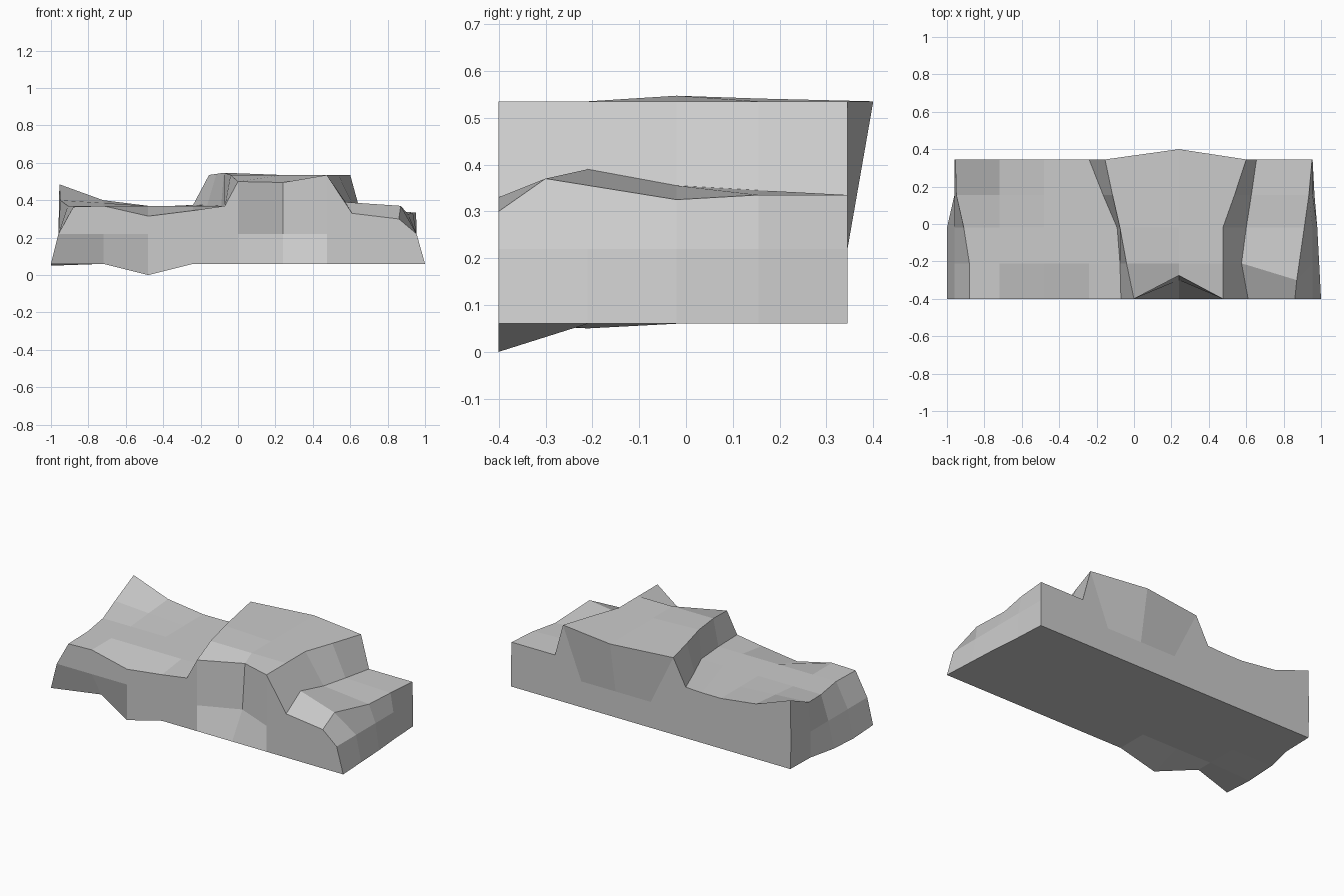
import bpy, bmesh

if "Cube" in bpy.data.objects:
    bpy.data.objects.remove(bpy.data.objects["Cube"])

# Lengthwise top profiles (x, z): bonnet, windscreen, roof, rear window, boot
FRONT = [(-.88, .365), (-.72, .37), (-.48, .315), (-.24, .345), (-.07, .37),
         (0, .50), (.24, .495), (.475, .535), (.61, .33), (.86, .30)]
INNER = [(-.88, .37), (-.72, .37), (-.48, .37), (-.24, .37), (-.075, .37),
         (-.04, .535), (.24, .535), (.475, .535), (.575, .39), (.87, .37)]
MID = [(-.91, .37), (-.72, .37), (-.48, .37), (-.24, .37), (-.09, .37),
       (-.075, .547), (.24, .535), (.475, .535), (.60, .355), (.91, .325)]
BACK = [(-.955, .485), (-.72, .40), (-.48, .37), (-.35, .37), (-.24, .375),
        (-.155, .535), (.24, .535), (.60, .535), (.655, .335), (.952, .335)]


def blend(p, q, t):
    return [(a[0] + (b[0] - a[0]) * t, a[1] + (b[1] - a[1]) * t) for a, b in zip(p, q)]


QUARTER = blend(MID, BACK, .5)
QUARTER[0] = (-.95, .40)
QUARTER[9] = (.935, .335)
profiles = [FRONT, INNER, MID, QUARTER, BACK]
stations = [-.4, -.21, -.02, .155, .345]
columns = [-.96, -.72, -.48, -.24, -.1, 0, .24, .475, .68, .955]
left_foot = [-1, -1, -1, -.96, -.955]
right_foot = [1, .99, .98, .965, .955]
N, M = len(columns), len(stations)

bm = bmesh.new()
top, belt, base = {}, {}, {}
for j, y in enumerate(stations):
    for i, x in enumerate(columns):
        px, pz = profiles[j][i]
        top[i, j] = bm.verts.new((px, y, pz))
        foot = left_foot[j] if i == 0 else right_foot[j] if i == N - 1 else x
        base[i, j] = bm.verts.new((foot, y, .06))
        if i in (0, N - 1) or j in (0, M - 1):
            belt[i, j] = bm.verts.new((x, y, .22))

# Dents and bulges in the panels
top[9, 1].co.y = -.30
top[6, 0].co.y = -.275
belt[6, 0].co.y = -.30
top[6, 4].co.y = .40
base[1, 0].co.y = -.31
base[2, 0].co.z = 0
base[0, 1].co.z = .05

# Upper and lower skins
for i in range(N - 1):
    for j in range(M - 1):
        a, b, c, d = (i, j), (i + 1, j), (i + 1, j + 1), (i, j + 1)
        bm.faces.new([top[k] for k in (a, b, c, d)])
        bm.faces.new([base[k] for k in (d, c, b, a)])

# Two rows of side panels around the outline
loop = ([(i, 0) for i in range(N - 1)] + [(N - 1, j) for j in range(M - 1)]
        + [(i, M - 1) for i in range(N - 1, 0, -1)] + [(0, j) for j in range(M - 1, 0, -1)])
for p, q in zip(loop, loop[1:] + loop[:1]):
    bm.faces.new((base[p], base[q], belt[q], belt[p]))
    bm.faces.new((belt[p], belt[q], top[q], top[p]))

bmesh.ops.recalc_face_normals(bm, faces=bm.faces)
mesh = bpy.data.meshes.new("car_body")
bm.to_mesh(mesh)
bm.free()
bpy.context.collection.objects.link(bpy.data.objects.new("car_body", mesh))
